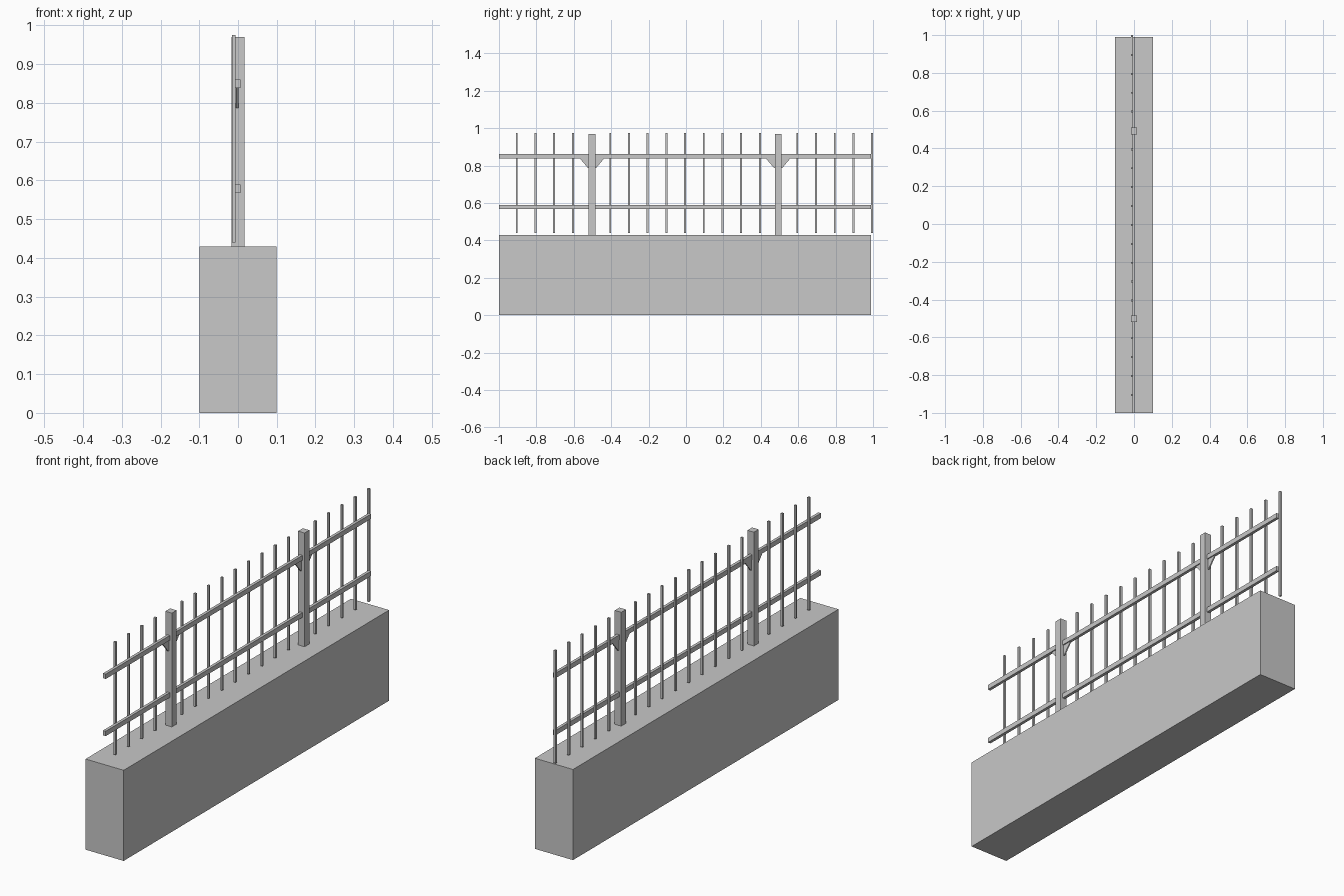
import bpy
import bmesh

if "Cube" in bpy.data.objects:
    bpy.data.objects.remove(bpy.data.objects["Cube"])

grey = bpy.data.materials.new("plain grey")
grey.use_nodes = True
grey.diffuse_color = (0.58, 0.58, 0.58, 1)
grey.node_tree.nodes["Principled BSDF"].inputs["Base Color"].default_value = grey.diffuse_color


def finish(name, bm):
    bmesh.ops.recalc_face_normals(bm, faces=bm.faces)
    mesh = bpy.data.meshes.new(name)
    bm.to_mesh(mesh)
    bm.free()
    mesh.materials.append(grey)
    obj = bpy.data.objects.new(name, mesh)
    bpy.context.collection.objects.link(obj)
    return obj


def box(name, x, y, z):
    """Box from (low, high) ranges on each axis."""
    bm = bmesh.new()
    bmesh.ops.create_cube(bm, size=1)
    for v in bm.verts:
        for axis, (low, high) in enumerate((x, y, z)):
            v.co[axis] = low if v.co[axis] < 0 else high
    return finish(name, bm)


def prism(name, outline, x):
    """Extrude a (y, z) outline across an x range."""
    bm = bmesh.new()
    face = bm.faces.new([bm.verts.new((x[0], y, z)) for y, z in outline])
    side = bmesh.ops.extrude_face_region(bm, geom=[face])["geom"]
    for v in side:
        if isinstance(v, bmesh.types.BMVert):
            v.co.x = x[1]
    return finish(name, bm)


MID = -0.005
SPAN = (-1.0, 0.99)

# Base wall
box("base_wall", (-0.1, 0.1), SPAN, (0, 0.43))

# Horizontal rails
RAIL_X = (-0.008, 0.006)
box("lower_rail", RAIL_X, SPAN, (0.567, 0.59))
box("upper_rail", RAIL_X, SPAN, (0.838, 0.861))

# Posts with tapered brackets under the upper rail
for name, y in (("front", MID - 0.4975), ("back", MID + 0.4975)):
    box(name + "_post", (-0.017, 0.017), (y - 0.0175, y + 0.0175), (0.43, 0.97))
    outline = [(y - 0.065, 0.838), (y - 0.022, 0.787),
               (y + 0.022, 0.787), (y + 0.065, 0.838)]
    prism(name + "_bracket", outline, (-0.005, 0.001))

# Upright bars, with the posts taking two of the places
for i in range(-9, 11):
    if abs(i) != 5:
        y = MID + i * 0.1
        box("upright_bar", (-0.016, -0.006), (y - 0.005, y + 0.005), (0.44, 0.975))
